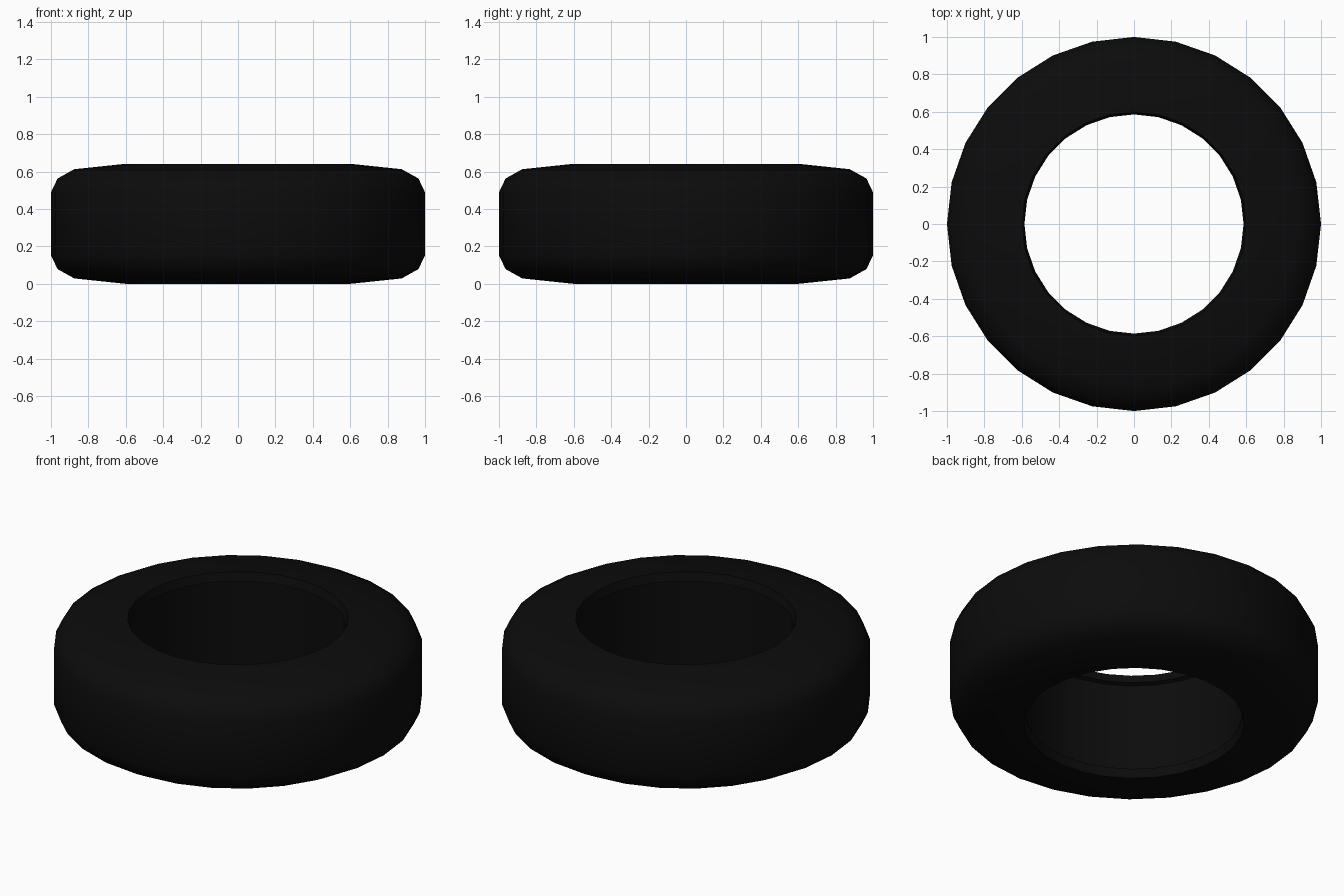
import bpy, bmesh
from math import cos, sin, pi, radians

if "Cube" in bpy.data.objects:
    bpy.data.objects.remove(bpy.data.objects["Cube"])

SIDES = 28
MID = 0.321

# Half of the closed cross-section, from the inner wall over the lip to the tread
half = [(0.608, 0.262), (0.586, 0.27), (0.599, 0.321),
        (0.875, 0.292), (0.965, 0.242), (1.0, 0.168)]
profile = half + [(r, -h) for r, h in reversed(half)]

# Revolve the cross-section around the z axis
bm = bmesh.new()
rings = []
for r, h in profile:
    rings.append([bm.verts.new((r * cos(2 * pi * i / SIDES),
                                r * sin(2 * pi * i / SIDES), MID + h))
                  for i in range(SIDES)])
for a, b in zip(rings, rings[1:] + rings[:1]):
    for i in range(SIDES):
        j = (i + 1) % SIDES
        bm.faces.new((b[i], b[j], a[j], a[i]))
bmesh.ops.recalc_face_normals(bm, faces=bm.faces)
mesh = bpy.data.meshes.new("tire")
bm.to_mesh(mesh)
bm.free()
tire = bpy.data.objects.new("tire", mesh)
bpy.context.collection.objects.link(tire)

# Smooth tread and shoulders, crisp lip edges
bpy.context.view_layer.objects.active = tire
tire.select_set(True)
bpy.ops.object.shade_smooth_by_angle(angle=radians(60))

# Black rubber
rubber = bpy.data.materials.new("rubber")
rubber.diffuse_color = (0.0035, 0.0035, 0.0035, 1)
rubber.use_nodes = True
rubber.node_tree.nodes["Principled BSDF"].inputs["Base Color"].default_value = rubber.diffuse_color
mesh.materials.append(rubber)
